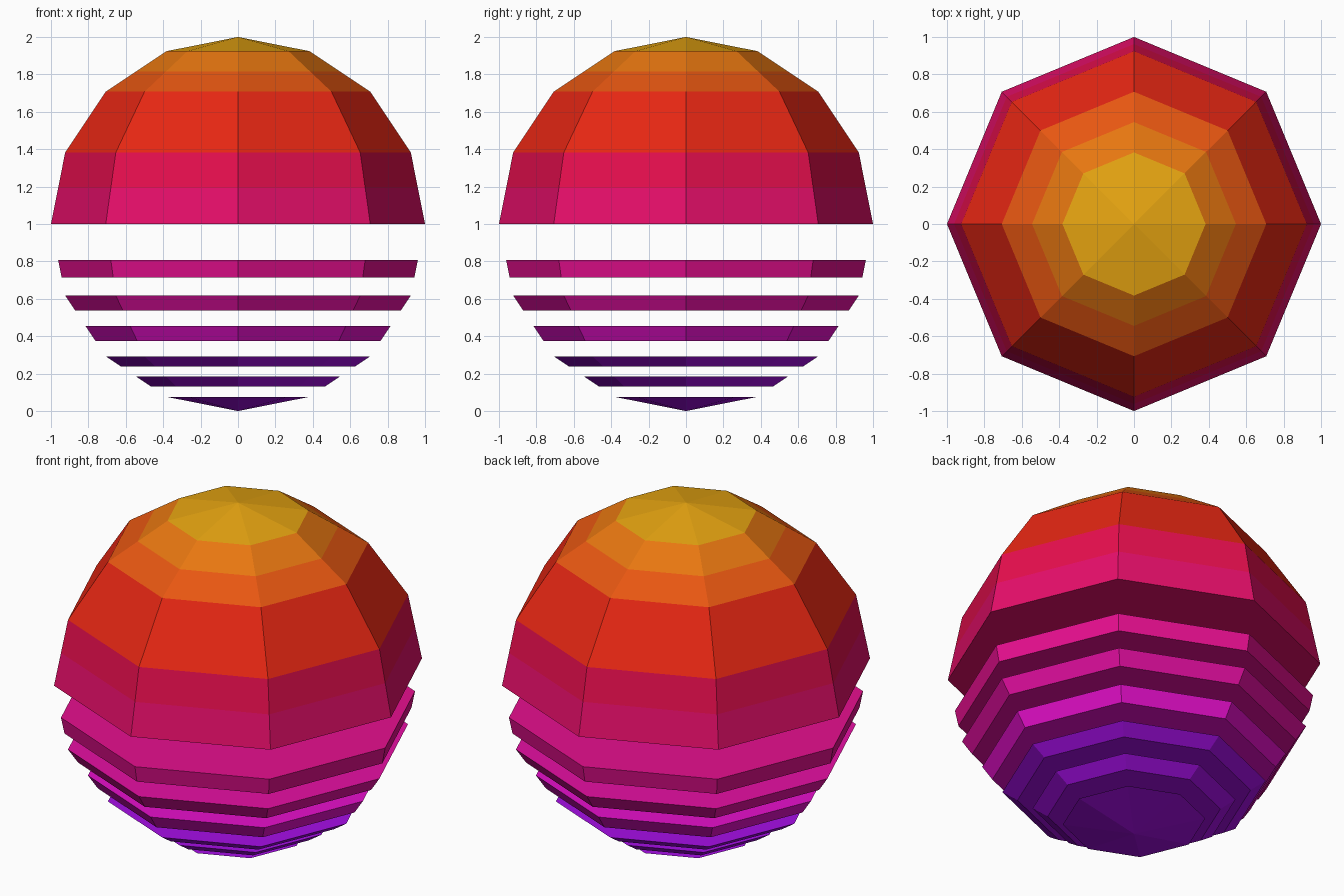
import bpy
import bmesh
from math import sin, cos, pi, floor

if "Cube" in bpy.data.objects:
    bpy.data.objects.remove(bpy.data.objects["Cube"])

SIDES = 8
RINGS = 8


def material(name, rgb):
    mat = bpy.data.materials.new(name)
    mat.use_nodes = True
    colour = (*rgb, 1.0)
    mat.diffuse_color = colour
    mat.node_tree.nodes["Principled BSDF"].inputs["Base Color"].default_value = colour
    return mat


gold = material("gold", (0.8, 0.376, 0.0056))
orange = material("orange", (0.8, 0.184, 0.0052))
deep_orange = material("deep orange", (0.8, 0.095, 0.0056))
red = material("red", (0.8, 0.02, 0.0065))
crimson = material("crimson", (0.8, 0.0045, 0.076))
pink = material("pink", (0.8, 0.0045, 0.144))
hot_pink = material("hot pink", (0.8, 0.0045, 0.275))
magenta = material("magenta", (0.8, 0.0045, 0.366))
orchid = material("orchid", (0.8, 0.0045, 0.604))
violet = material("violet", (0.38, 0.004, 0.8))


def ball_profile(step):
    """Radius and height on the faceted ball; step 0 is the top pole."""
    low = min(floor(step), RINGS - 1)
    f = step - low
    a, b = pi * low / RINGS, pi * (low + 1) / RINGS
    return (sin(a) * (1 - f) + sin(b) * f,
            1 + cos(a) * (1 - f) + cos(b) * f)


def ball_slice(name, steps, mats):
    """Closed slice of the ball, with one material for each band of faces."""
    bm = bmesh.new()
    rings = []
    for step in steps:
        r, z = ball_profile(step)
        if r < 1e-5:
            rings.append([bm.verts.new((0, 0, z))] * SIDES)
        else:
            rings.append([bm.verts.new((r * cos(2 * pi * i / SIDES),
                                        r * sin(2 * pi * i / SIDES), z))
                          for i in range(SIDES)])
    for band, (upper, lower) in enumerate(zip(rings, rings[1:])):
        for i in range(SIDES):
            j = (i + 1) % SIDES
            corners = dict.fromkeys((upper[i], lower[i], lower[j], upper[j]))
            bm.faces.new(list(corners)).material_index = band
    # Flat caps on the open ends
    for ring, band in ((rings[0], 0), (rings[-1], len(mats) - 1)):
        if ring[0] is not ring[1]:
            bm.faces.new(ring).material_index = band
    bmesh.ops.recalc_face_normals(bm, faces=bm.faces)
    mesh = bpy.data.meshes.new(name)
    bm.to_mesh(mesh)
    bm.free()
    for mat in mats:
        mesh.materials.append(mat)
    obj = bpy.data.objects.new(name, mesh)
    bpy.context.collection.objects.link(obj)


# Upper dome, shading from gold to pink
ball_slice("dome", (0, 1, 1.5, 2, 3, 3.5, 4),
           (gold, orange, deep_orange, red, crimson, pink))

# Floating slices below the dome
lower_mats = (hot_pink, magenta, orchid, violet, violet)
for n, mat in enumerate(lower_mats):
    top = 4.5 + n / 2
    ball_slice(f"slice_{n + 1}", (top, top + 0.25), (mat,))

# Pointed bottom tip
ball_slice("bottom_tip", (7, 8), (violet,))
